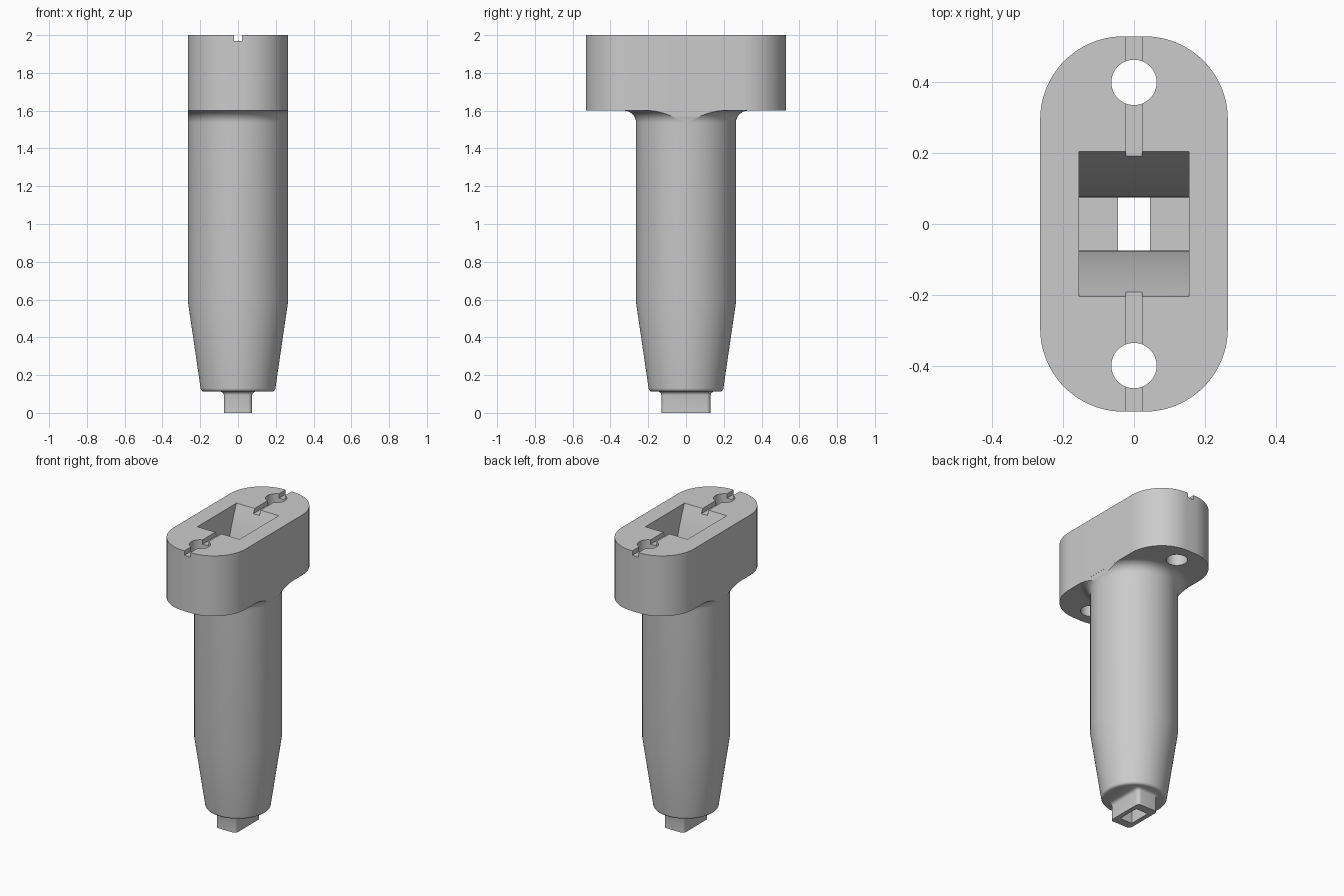
import bpy, bmesh
from math import sin, cos, pi, radians

cube = bpy.data.objects.get("Cube")
if cube:
    bpy.data.objects.remove(cube, do_unlink=True)

grey = bpy.data.materials.new("plain grey")
grey.use_nodes = True
grey.diffuse_color = (0.6, 0.6, 0.6, 1)
grey.node_tree.nodes["Principled BSDF"].inputs["Base Color"].default_value = (0.6, 0.6, 0.6, 1)


def rounded_rect(hx, hy, r=0.0, steps=16):
    """Outline of a rectangle with rounded (or sharp) corners."""
    if r == 0:
        return [(hx, hy), (-hx, hy), (-hx, -hy), (hx, -hy)]
    pts = []
    for i, (sx, sy) in enumerate([(1, 1), (-1, 1), (-1, -1), (1, -1)]):
        for k in range(steps + 1):
            a = pi / 2 * (i + k / steps)
            pts.append((sx * (hx - r) + r * cos(a), sy * (hy - r) + r * sin(a)))
    return pts


def circle(r, n=96):
    return [(r * cos(2 * pi * k / n), r * sin(2 * pi * k / n)) for k in range(n)]


def loft(name, sections, offset=(0, 0)):
    """Closed solid through a list of (z, outline) sections, bottom to top."""
    bm = bmesh.new()
    rings = [[bm.verts.new((x + offset[0], y + offset[1], z)) for x, y in outline]
             for z, outline in sections]
    n = len(rings[0])
    for lo, hi in zip(rings, rings[1:]):
        for k in range(n):
            j = (k + 1) % n
            bm.faces.new((lo[k], lo[j], hi[j], hi[k]))
    bm.faces.new(rings[0][::-1])
    bm.faces.new(rings[-1])
    mesh = bpy.data.meshes.new(name)
    bm.to_mesh(mesh)
    bm.free()
    mesh.materials.append(grey)
    ob = bpy.data.objects.new(name, mesh)
    bpy.context.collection.objects.link(ob)
    return ob


def combine(target, other, operation):
    """Apply a boolean and remove the second solid."""
    mod = target.modifiers.new(operation.lower(), 'BOOLEAN')
    mod.operation = operation
    mod.solver = 'EXACT'
    mod.object = other
    other.hide_render = True
    bpy.context.view_layer.objects.active = target
    bpy.ops.object.modifier_apply(modifier=mod.name)
    bpy.data.objects.remove(other, do_unlink=True)


# Round body: rounded foot, taper, straight shaft and a fillet under the head
RB, FILLET, EDGE = 0.264, 0.065, 0.018
profile = []
for k in range(7):
    a = pi / 2 * k / 6
    profile.append((0.113 + EDGE * (1 - cos(a)), 0.18 + EDGE * sin(a)))
profile += [(0.58, RB), (1.6 - FILLET, RB)]
for k in range(1, 11):
    a = pi / 2 * k / 10
    profile.append((1.6 - FILLET + FILLET * sin(a), RB + FILLET * (1 - cos(a))))
profile.append((1.61, RB + FILLET))
body = loft("handle_body", [(z, circle(r)) for z, r in profile])
combine(body, loft("side_trim", [(z, rounded_rect(0.2645, 0.5, 0.2)) for z in (0, 1.8)]), 'INTERSECT')

# Oblong head
head = loft("head", [(z, rounded_rect(0.265, 0.53, 0.235, 24)) for z in (1.6, 2)])
combine(body, head, 'UNION')

# Rectangular tip with a small flare where it meets the body
tip = []
for z, grow in [(0, 0), (0.095, 0), (0.102, 0.002), (0.108, 0.007), (0.114, 0.018), (0.15, 0.018)]:
    tip.append((z, rounded_rect(0.075 + grow, 0.13 + grow, 0.022 + grow, 6)))
combine(body, loft("tip", tip), 'UNION')

# Funnel-shaped pocket: end walls curve in to a straight shaft
SWEEP, STEPS = radians(24), 10
radius = 0.13 / (1 - cos(SWEEP))
pocket = [(0.2, rounded_rect(0.155, 0.075))]
for k in range(STEPS + 1):
    a = SWEEP * k / STEPS
    z = 2 - radius * (sin(SWEEP) - sin(a))
    pocket.append((z, rounded_rect(0.155, 0.075 + radius * (1 - cos(a)))))
pocket.append((2.1, pocket[-1][1]))
combine(body, loft("pocket_cutter", pocket), 'DIFFERENCE')

# Slot through the tip
slot = rounded_rect(0.045, 0.075 - 0.0005)
combine(body, loft("slot_cutter", [(-0.1, slot), (0.3, slot)]), 'DIFFERENCE')

# Bolt holes and the shallow grooves along the head
for side in (-1, 1):
    hole = circle(0.064, 48)
    combine(body, loft("hole_cutter", [(1.5, hole), (2.1, hole)], (0, side * 0.4)), 'DIFFERENCE')
    groove = rounded_rect(0.022, 0.22)
    combine(body, loft("groove_cutter", [(1.97, groove), (2.1, groove)], (0, side * 0.38)), 'DIFFERENCE')

bpy.ops.object.select_all(action='DESELECT')
body.select_set(True)
bpy.context.view_layer.objects.active = body
bpy.ops.object.shade_smooth_by_angle(angle=radians(30))
